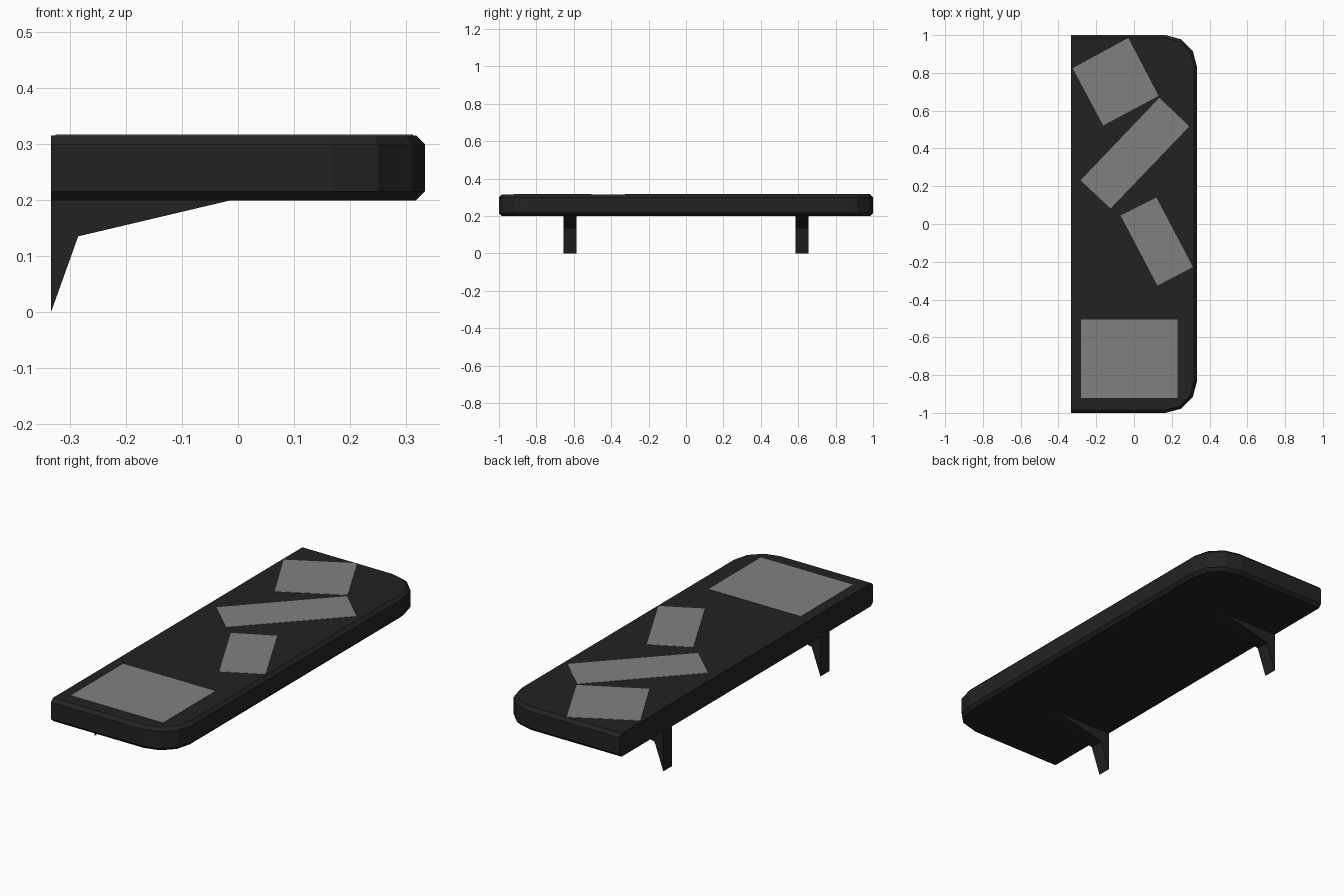
import bpy, bmesh, math

if "Cube" in bpy.data.objects:
    bpy.data.objects.remove(bpy.data.objects["Cube"])

def material(name, value):
    m = bpy.data.materials.new(name)
    m.diffuse_color = (value, value, value, 1)
    m.use_nodes = True
    m.node_tree.nodes["Principled BSDF"].inputs["Base Color"].default_value = m.diffuse_color
    return m

charcoal = material("charcoal", 0.0165)
grey = material("mid grey", 0.216)

def make_object(name, bm, mat):
    bmesh.ops.recalc_face_normals(bm, faces=bm.faces)
    mesh = bpy.data.meshes.new(name)
    bm.to_mesh(mesh)
    bm.free()
    mesh.materials.append(mat)
    ob = bpy.data.objects.new(name, mesh)
    bpy.context.collection.objects.link(ob)
    return ob

def loft(name, rings, mat):
    """Closed solid through a list of equal-length rings of points."""
    bm = bmesh.new()
    vs = [[bm.verts.new(p) for p in ring] for ring in rings]
    n = len(vs[0])
    for a, b in zip(vs, vs[1:]):
        for i in range(n):
            j = (i + 1) % n
            bm.faces.new((a[i], a[j], b[j], b[i]))
    bm.faces.new(vs[0][::-1])
    bm.faces.new(vs[-1])
    return make_object(name, bm, mat)

# Shelf board: square back, two rounded front corners, chamfered rim
BACK, R, TOP, BOTTOM, CHAMFER = -1 / 3, 1 / 6, 0.315, 0.199, 0.016

def outline(inset, z):
    pts = [(BACK, -1 + inset, z)]
    for sy, angles in ((-1, (-90, -60, -30, 0)), (1, (0, 30, 60, 90))):
        for a in angles:
            t = math.radians(a)
            pts.append((R + (R - inset) * math.cos(t),
                        sy * (1 - R) + (R - inset) * math.sin(t), z))
    return pts + [(BACK, 1 - inset, z)]

loft("shelf_board", [outline(CHAMFER, BOTTOM), outline(0, BOTTOM + CHAMFER),
                     outline(0, TOP - CHAMFER), outline(CHAMFER, TOP)], charcoal)

# Two wall brackets under the back edge
profile = [(BACK, 0), (-0.285, 0.135), (-0.01, 0.2), (BACK, 0.2)]
for side, y in (("left", -0.62), ("right", 0.62)):
    loft("bracket_" + side,
         [[(x, y + d, z) for x, z in profile] for d in (-0.035, 0.035)], charcoal)

# Loose sheets lying on the board
sheets = {
    "square_sheet": [(-0.325, 0.825), (-0.163, 0.522), (0.13, 0.678), (-0.03, 0.985)],
    "long_sheet": [(-0.283, 0.231), (-0.124, 0.082), (0.293, 0.517), (0.134, 0.668)],
    "small_sheet": [(-0.071, 0.045), (0.124, -0.326), (0.312, -0.228), (0.119, 0.14)],
    "large_sheet": [(-0.28, -0.92), (0.23, -0.92), (0.23, -0.506), (-0.28, -0.506)],
}
for name, corners in sheets.items():
    loft(name, [[(x, y, z) for x, y in corners] for z in (TOP - 0.001, TOP + 0.0015)], grey)
